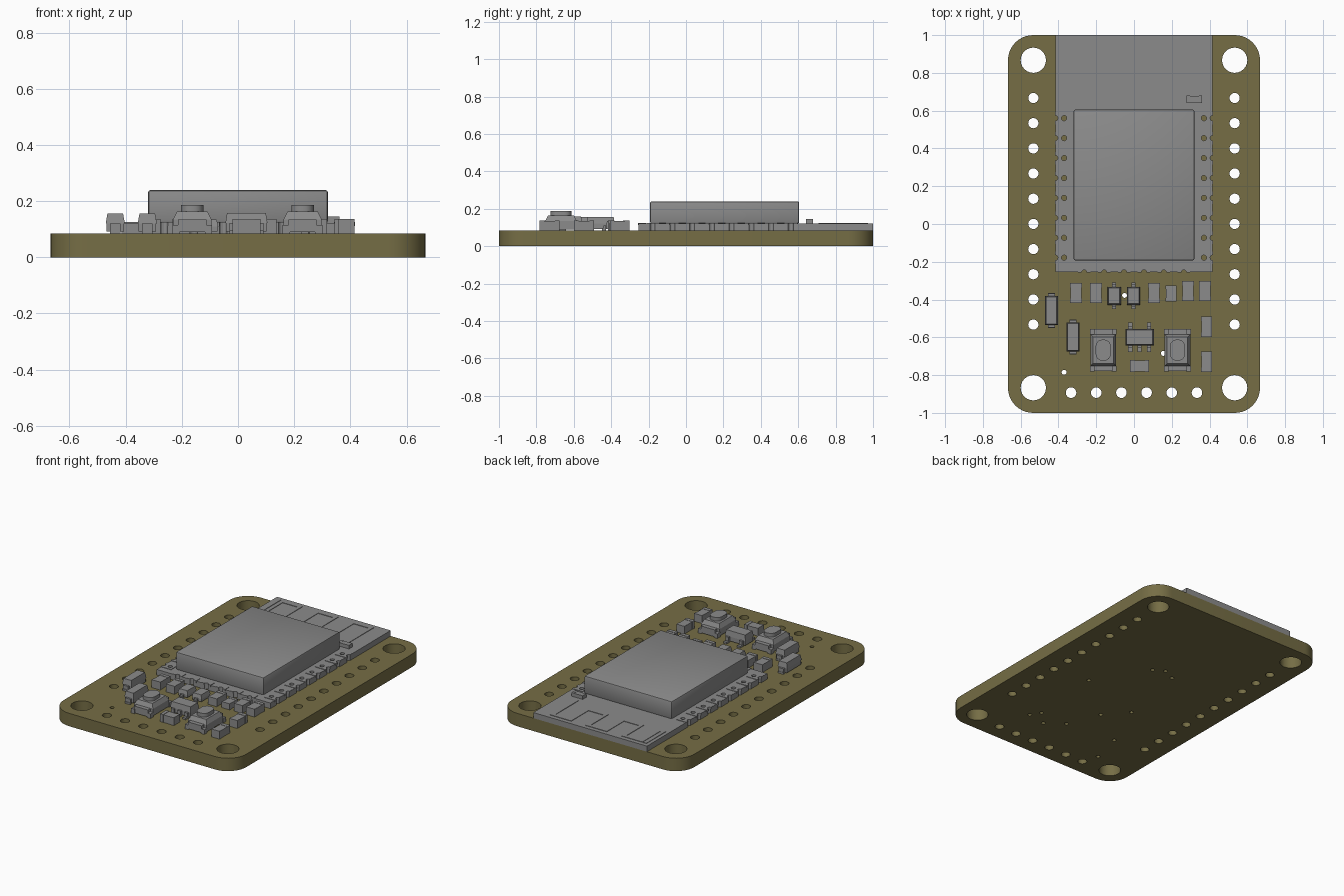
import bpy, bmesh, math
from mathutils import Matrix, Vector

if "Cube" in bpy.data.objects:
    bpy.data.objects.remove(bpy.data.objects["Cube"])


def material(name, rgb):
    m = bpy.data.materials.new(name)
    m.use_nodes = True
    m.diffuse_color = (*rgb, 1)
    m.node_tree.nodes["Principled BSDF"].inputs["Base Color"].default_value = (*rgb, 1)
    return m


OLIVE = material("olive board", (0.18, 0.155, 0.06))
GREY = material("part grey", (0.26, 0.26, 0.26))
TOP = 0.085      # board surface
MOD = 0.122      # radio module surface


def finish(name, bm, mat):
    me = bpy.data.meshes.new(name)
    bm.to_mesh(me)
    bm.free()
    me.materials.append(mat)
    ob = bpy.data.objects.new(name, me)
    bpy.context.collection.objects.link(ob)
    return ob


def add_box(bm, x0, x1, y0, y1, z0, z1, taper=0.0):
    """Box between limits; taper pulls the top in along x and y."""
    mid = Vector(((x0 + x1) / 2, (y0 + y1) / 2, (z0 + z1) / 2))
    size = (x1 - x0, y1 - y0, z1 - z0)
    geo = bmesh.ops.create_cube(bm, matrix=Matrix.Translation(mid) @ Matrix.Diagonal((*size, 1)))
    for v in geo["verts"]:
        if v.co.z > mid.z:
            v.co.x -= math.copysign(taper, v.co.x - mid.x)
            v.co.y -= math.copysign(taper, v.co.y - mid.y)
    return geo["verts"]


def centred(bm, x, y, w, d, z0, z1, taper=0.0):
    return add_box(bm, x - w / 2, x + w / 2, y - d / 2, y + d / 2, z0, z1, taper)


def bevel(bm, verts, width, segments, vertical=False):
    edges = {e for v in verts for e in v.link_edges}
    if vertical:
        edges = {e for e in edges if abs((e.verts[0].co - e.verts[1].co).z) > 1e-4}
    bmesh.ops.bevel(bm, geom=list(edges), offset=width, segments=segments,
                    profile=0.5, affect="EDGES")


def drill(objects, holes, z0, z1, sides):
    """Cut a list of (x, y, radius) round holes through the objects."""
    bm = bmesh.new()
    for x, y, r in holes:
        bmesh.ops.create_cone(bm, cap_ends=True, segments=sides, radius1=r, radius2=r, depth=z1 - z0,
                              matrix=Matrix.Translation((x, y, (z0 + z1) / 2)))
    cutter = finish("hole_cutter", bm, GREY)
    cutter.hide_render = True
    for ob in objects:
        mod = ob.modifiers.new("holes", "BOOLEAN")
        mod.object = cutter
        mod.operation, mod.solver = "DIFFERENCE", "EXACT"
        bpy.context.view_layer.objects.active = ob
        bpy.ops.object.modifier_apply(modifier=mod.name)
    bpy.data.objects.remove(cutter)


def smooth(ob):
    bpy.ops.object.select_all(action="DESELECT")
    ob.select_set(True)
    bpy.context.view_layer.objects.active = ob
    bpy.ops.object.shade_smooth_by_angle(angle=math.radians(35))


# Circuit board with mounting holes, header holes and vias
bm = bmesh.new()
bevel(bm, add_box(bm, -0.667, 0.667, -1, 1, 0, TOP), 0.133, 10, vertical=True)
board = finish("circuit_board", bm, OLIVE)
pitch = 0.1333
holes = [(sx * 0.533, sy * 0.867, 0.067) for sx in (-1, 1) for sy in (-1, 1)]
holes += [(s * 0.533, 0.667 - i * pitch, 0.027) for s in (-1, 1) for i in range(10)]
holes += [((i - 2.5) * pitch, -0.893, 0.028) for i in range(6)]
vias = [(0.06, 0.25), (-0.01, 0.29), (-0.095, 0.25), (0.28, -0.1), (0.245, -0.595), (0.285, -0.66),
        (0.155, -0.685), (0.04, -0.6), (-0.05, -0.378), (-0.175, -0.233), (-0.315, -0.566), (-0.37, -0.785)]
holes += [(x, y, 0.013) for x, y in vias]
drill([board], holes, -0.1, 0.2, 24)
smooth(board)

# Radio module: substrate, edge pads, notched edges and pin holes
bm = bmesh.new()
add_box(bm, -0.415, 0.415, -0.255, 1, TOP, MOD)
substrate = finish("module_substrate", bm, GREY)
rows = [0.56 - i * 0.1055 for i in range(8)]
cols = [(i - 2.5) * 0.1055 for i in range(6)]
bm = bmesh.new()
for y in rows:
    for s in (-1, 1):
        centred(bm, s * 0.379, y, 0.076, 0.066, MOD - 0.01, MOD + 0.003)
for x in cols:
    add_box(bm, x - 0.033, x + 0.033, -0.257, -0.215, MOD - 0.01, MOD + 0.003)
pads = finish("module_edge_pads", bm, GREY)
notches = [(s * x, y, r) for s in (-1, 1) for y in rows for x, r in ((0.417, 0.014), (0.37, 0.014))]
notches += [(x, -0.257, 0.014) for x in cols]
drill([substrate, pads], notches, TOP - 0.02, MOD + 0.05, 12)

# Shield can
bm = bmesh.new()
bevel(bm, add_box(bm, -0.32, 0.32, -0.192, 0.605, MOD, 0.239), 0.008, 2)
smooth(finish("shield_can", bm, GREY))

# Meandering antenna trace
bm = bmesh.new()
w = 0.012
path = [(0.30, 0.72), (0.30, 0.96)]
x, near = 0.30, False
for i in range(5):
    x -= 0.13
    edge = 0.78 if near or i == 4 else 0.96
    path += [(x, path[-1][1]), (x, 0.78 if path[-1][1] > 0.9 else 0.96)]
path += [(-0.38, path[-1][1]), (-0.38, 0.96)]
for (xa, ya), (xb, yb) in zip(path, path[1:]):
    add_box(bm, min(xa, xb) - w, max(xa, xb) + w, min(ya, yb) - w, max(ya, yb) + w, MOD - 0.002, MOD + 0.003)
finish("antenna_trace", bm, GREY)


# Chip with raised end terminals; long axis is along y unless turned
def chip(name, x, y, w, d, z0, z1, turned=False):
    bm = bmesh.new()
    n, m = (d, w) if turned else (w, d)
    centred(bm, 0, 0, n * 0.96, m * 0.6, 0, (z1 - z0) * 0.96)
    for s in (-1, 1):
        centred(bm, 0, s * m * 0.39, n, m * 0.22, 0, z1 - z0)
    turn = Matrix.Rotation(math.pi / 2 if turned else 0, 4, "Z")
    bm.transform(Matrix.Translation((x, y, z0)) @ turn)
    finish(name, bm, GREY)


for i, x in enumerate((-0.307, -0.202, 0.106, 0.286, 0.375)):
    chip(f"row_chip_{i + 1}", x, -0.365 if i < 3 else -0.355, 0.063, 0.105, TOP, 0.137)
for i, y in enumerate((-0.545, -0.73)):
    chip(f"side_chip_{i + 1}", 0.385, y, 0.058, 0.108, TOP, 0.137)
chip("front_chip", 0.03, -0.752, 0.1, 0.062, TOP, 0.137, True)
chip("module_light", 0.32, 0.66, 0.082, 0.038, MOD, 0.146, True)
chip("board_light", 0.197, -0.367, 0.058, 0.085, TOP, 0.125)


# Packages with a two-step moulded body and folded leads front and back
def package(name, x, y, w, d, height, leads, lead_w, reach):
    bm = bmesh.new()
    mid = TOP + (height - TOP) * 0.5
    centred(bm, x, y, w - 0.006, d - 0.006, TOP + 0.006, mid)
    centred(bm, x, y, w, d, mid, height, 0.006)
    for side, offset in leads:
        edge, lx = y + side * d / 2, x + offset
        centred(bm, lx, edge + side * 0.006, lead_w, 0.014, TOP, mid)
        centred(bm, lx, edge + side * reach / 2, lead_w, reach, TOP, TOP + 0.012)
    finish(name, bm, GREY)


both = [(-1, 0), (1, 0)]
package("left_small_diode", -0.105, -0.38, 0.07, 0.095, 0.135, both, 0.022, 0.022)
package("right_small_diode", -0.003, -0.38, 0.07, 0.095, 0.135, both, 0.022, 0.022)
package("outer_diode", -0.437, -0.458, 0.068, 0.155, 0.155, both, 0.038, 0.016)
package("inner_diode", -0.323, -0.598, 0.068, 0.155, 0.155, both, 0.038, 0.016)
package("regulator", 0.03, -0.599, 0.15, 0.088, 0.158,
        [(-1, -0.05), (-1, 0), (-1, 0.05), (1, -0.05), (1, 0.05)], 0.022, 0.034)

# Push buttons: base, raised housing, corner tabs and stadium plunger
for name, cx in (("left_push_button", 0.23), ("right_push_button", -0.163)):
    cy = -0.668
    bm = bmesh.new()
    centred(bm, cx, cy, 0.136, 0.17, TOP + 0.005, 0.135)
    centred(bm, cx, cy, 0.1, 0.222, TOP + 0.005, 0.135)
    centred(bm, cx, cy, 0.136, 0.168, 0.135, 0.163, 0.014)
    for sx in (-1, 1):
        for sy in (-1, 1):
            centred(bm, cx + sx * 0.058, cy + sy * 0.098, 0.026, 0.03, TOP, 0.115)
    bevel(bm, centred(bm, cx, cy, 0.08, 0.112, 0.16, 0.187), 0.036, 6, vertical=True)
    smooth(finish(name, bm, GREY))
